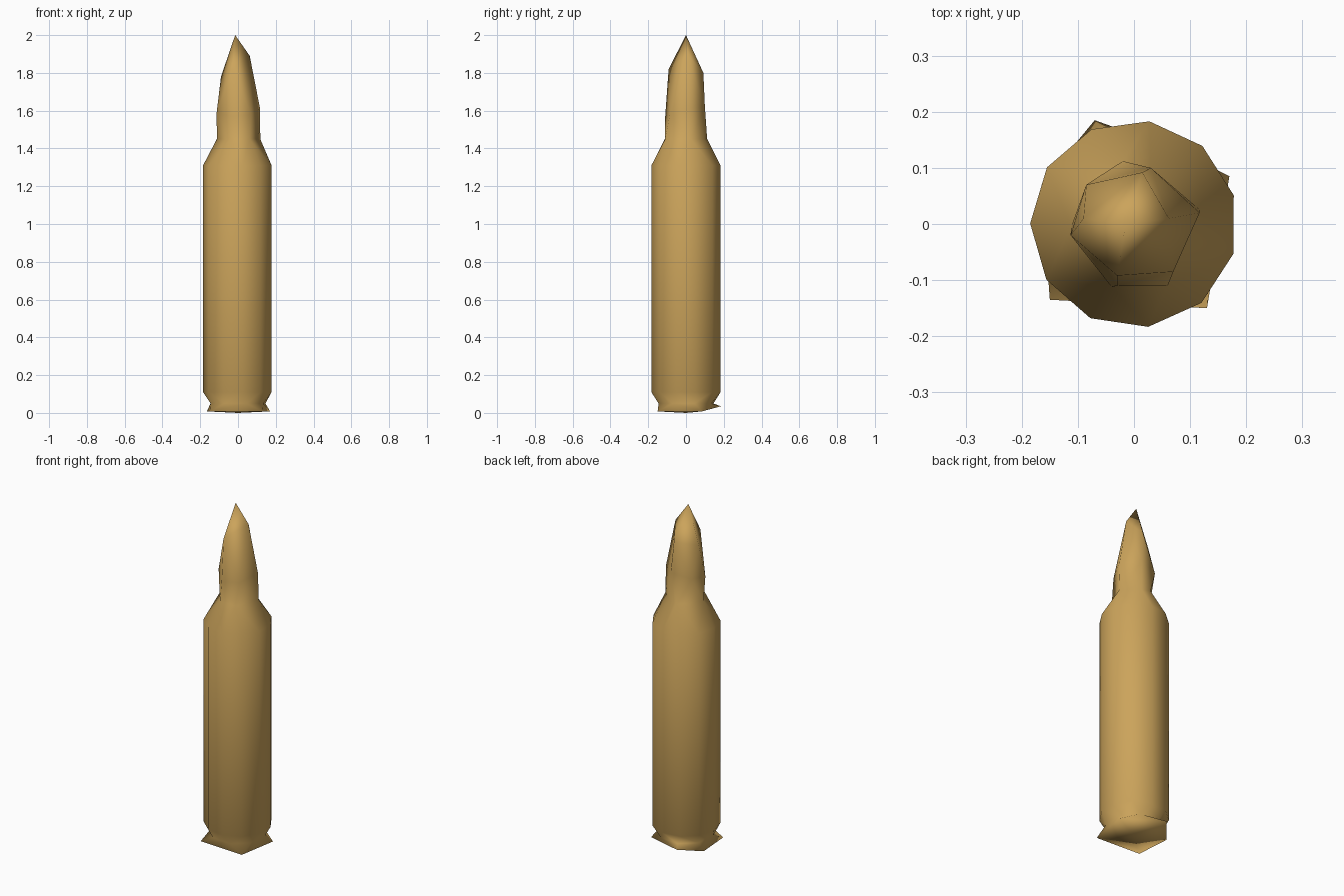
import bpy, bmesh, math

if "Cube" in bpy.data.objects:
    bpy.data.objects.remove(bpy.data.objects["Cube"])

brass = bpy.data.materials.new("brass")
brass.diffuse_color = (0.60, 0.37, 0.105, 1)
brass.use_nodes = True
brass.node_tree.nodes["Principled BSDF"].inputs["Base Color"].default_value = brass.diffuse_color


def regular(n, r, z, turn=0.0):
    """Regular ring of n corners."""
    return [(r * math.cos(turn + math.tau * i / n),
             r * math.sin(turn + math.tau * i / n), z) for i in range(n)]


def stitch(bm, a, b):
    """Join two rings of different corner counts, walking round by angle."""
    def ang(ring, i):
        v = ring[i % len(ring)].co
        return math.atan2(v.y, v.x) % math.tau + math.tau * (i // len(ring))
    i = j = 0
    while i < len(a) or j < len(b):
        va, vb = a[i % len(a)], b[j % len(b)]
        step_a = j >= len(b) or (i < len(a) and
                                 ang(a, i) + ang(a, i + 1) <= ang(b, j) + ang(b, j + 1))
        if step_a:
            i += 1
            bm.faces.new((va, a[i % len(a)], vb))
        else:
            j += 1
            bm.faces.new((va, b[j % len(b)], vb))


# Rings from the base to the tip
rings = [
    # extractor rim
    [(-.07, .185, .035), (.17, .085, .008), (.13, -.15, .008), (-.15, -.135, .008), (-.165, .07, .008)],
    regular(8, .152, .05, .3),          # groove
    regular(11, .185, .11, .28),        # case foot
    regular(11, .185, 1.31, .28),       # case shoulder
    # neck
    [(-.112, -.005, 1.45), (-.02, .112, 1.45), (.03, .098, 1.45),
     (.118, .025, 1.45), (.06, -.11, 1.45), (-.04, -.112, 1.45)],
    # bullet middle
    [(.117, .02, 1.61), (.03, .1, 1.62), (-.085, .07, 1.6), (-.113, -.02, 1.59),
     (-.03, -.11, 1.57), (.07, -.085, 1.58)],
    # bullet nose
    [(.062, .01, 1.89), (.015, .092, 1.80), (-.09, .01, 1.78), (-.03, -.092, 1.82)],
]

bm = bmesh.new()
loops = []
for ring in rings:
    ring = sorted(ring, key=lambda p: math.atan2(p[1], p[0]) % math.tau)
    loops.append([bm.verts.new(p) for p in ring])
for lower, upper in zip(loops, loops[1:]):
    stitch(bm, lower, upper)

# Pointed tip and base cap
for loop, point in ((loops[-1], (-.015, 0, 2)), (loops[0], (0, 0, 0))):
    centre = bm.verts.new(point)
    for k, v in enumerate(loop):
        bm.faces.new((v, loop[(k + 1) % len(loop)], centre))
bmesh.ops.recalc_face_normals(bm, faces=bm.faces)
for f in bm.faces:
    f.smooth = True

mesh = bpy.data.meshes.new("cartridge")
bm.to_mesh(mesh)
bm.free()
mesh.materials.append(brass)
bpy.context.collection.objects.link(bpy.data.objects.new("cartridge", mesh))
